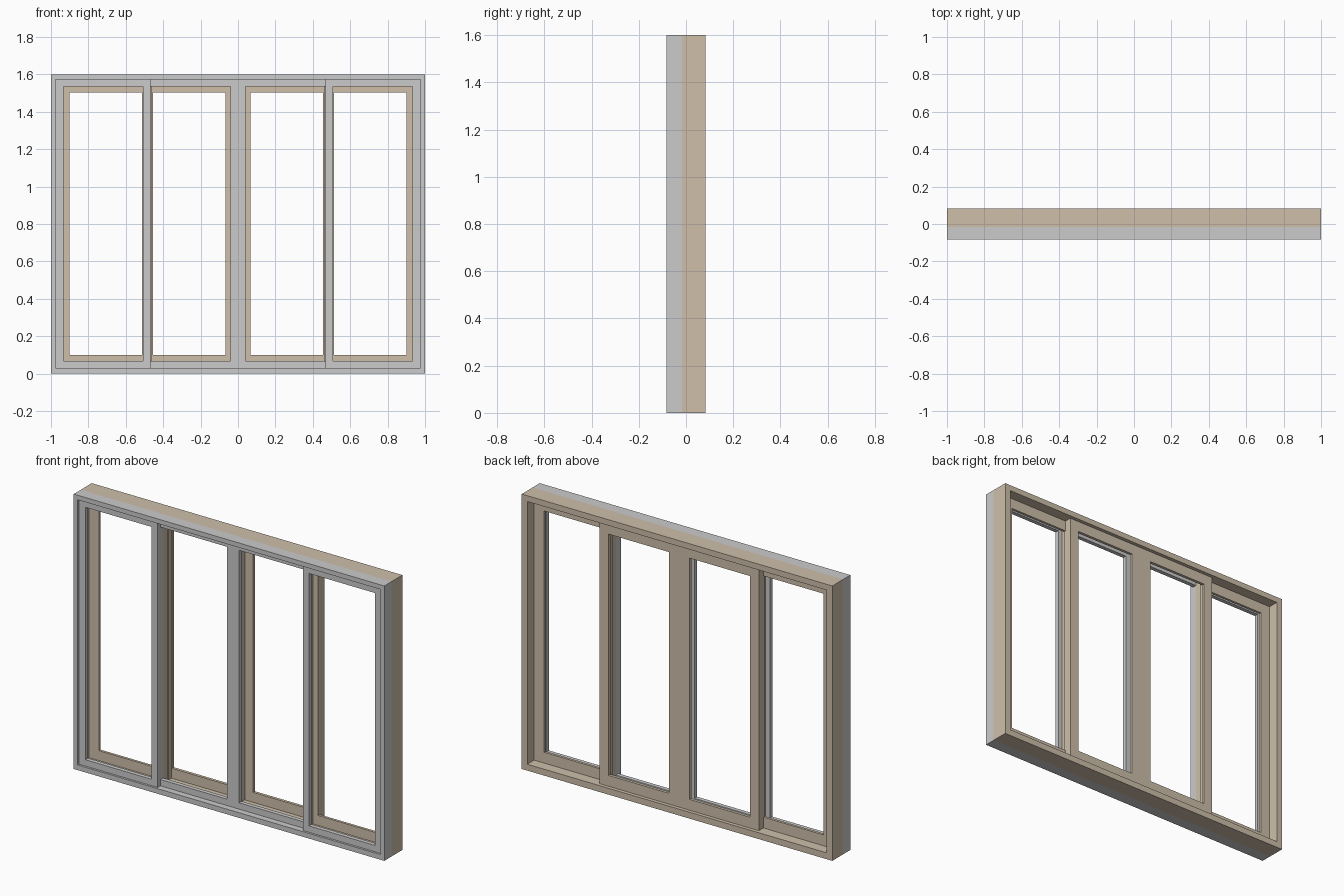
import bpy, bmesh

if "Cube" in bpy.data.objects:
    bpy.data.objects.remove(bpy.data.objects["Cube"])

tan = bpy.data.materials.new("tan_paint")
tan.diffuse_color = (0.62, 0.52, 0.40, 1)
tan.use_nodes = True
tan.node_tree.nodes["Principled BSDF"].inputs["Base Color"].default_value = tan.diffuse_color


def finish(name, bm, mat):
    mesh = bpy.data.meshes.new(name)
    bmesh.ops.recalc_face_normals(bm, faces=bm.faces)
    bm.to_mesh(mesh)
    bm.free()
    ob = bpy.data.objects.new(name, mesh)
    bpy.context.collection.objects.link(ob)
    if mat:
        mesh.materials.append(mat)
    return ob


def ring(name, outer, inner, y0, y1, mat=None):
    """Rectangular ring; outer and inner are (x0, z0, x1, z1)."""
    bm = bmesh.new()

    def loop(r, y):
        x0, z0, x1, z1 = r
        return [bm.verts.new((x, y, z)) for x, z in
                ((x0, z0), (x1, z0), (x1, z1), (x0, z1))]
    loops = [loop(outer, y0), loop(inner, y0), loop(inner, y1), loop(outer, y1)]
    for a, b in zip(loops, loops[1:] + loops[:1]):
        for i in range(4):
            j = (i + 1) % 4
            bm.faces.new((a[i], a[j], b[j], b[i]))
    return finish(name, bm, mat)


def flip(rect, s):
    x0, z0, x1, z1 = rect
    return rect if s < 0 else (-x1, z0, -x0, z1)


# Outer frame: grey outside half, tan inside half
full = (-1, 0, 1, 1.6)
ring("outside_frame", full, (-0.975, 0.03, 0.975, 1.573), -0.083, -0.017)
ring("inside_frame", full, (-0.964, 0.037, 0.964, 1.566), -0.017, 0.083, tan)

# Sashes: grey face in front, tan web around the glass groove, tan face behind
for side, s in (("left", -1), ("right", 1)):
    # outer sash, front track
    o = (-0.975, 0.03, -0.468, 1.573)
    ring(side + "_outer_sash_outside", flip(o, s),
         flip((-0.933, 0.067, -0.507, 1.536), s), -0.071, -0.047)
    ring(side + "_outer_sash_groove", flip(o, s),
         flip((-0.962, 0.042, -0.48, 1.562), s), -0.047, 0.005, tan)
    ring(side + "_outer_sash_inside", flip(o, s),
         flip((-0.90, 0.10, -0.512, 1.504), s), 0.005, 0.02, tan)

    # middle sash, rear track, meeting its twin at the centre
    ring(side + "_middle_sash_outside", flip((-0.477, 0.03, 0, 1.573), s),
         flip((-0.467, 0.067, -0.04, 1.536), s), -0.046, -0.022)
    ring(side + "_middle_sash_groove", flip((-0.477, 0.03, 0, 1.573), s),
         flip((-0.467, 0.042, -0.012, 1.562), s), -0.022, 0.045, tan)
    ring(side + "_middle_sash_inside", flip((-0.512, 0.03, 0, 1.573), s),
         flip((-0.455, 0.10, -0.066, 1.504), s), 0.045, 0.062, tan)
    # interlock filling the overlap behind the outer sash
    ring(side + "_interlock", flip((-0.512, 0.03, -0.46, 1.573), s),
         flip((-0.505, 0.042, -0.467, 1.562), s), 0.02, 0.045, tan)
